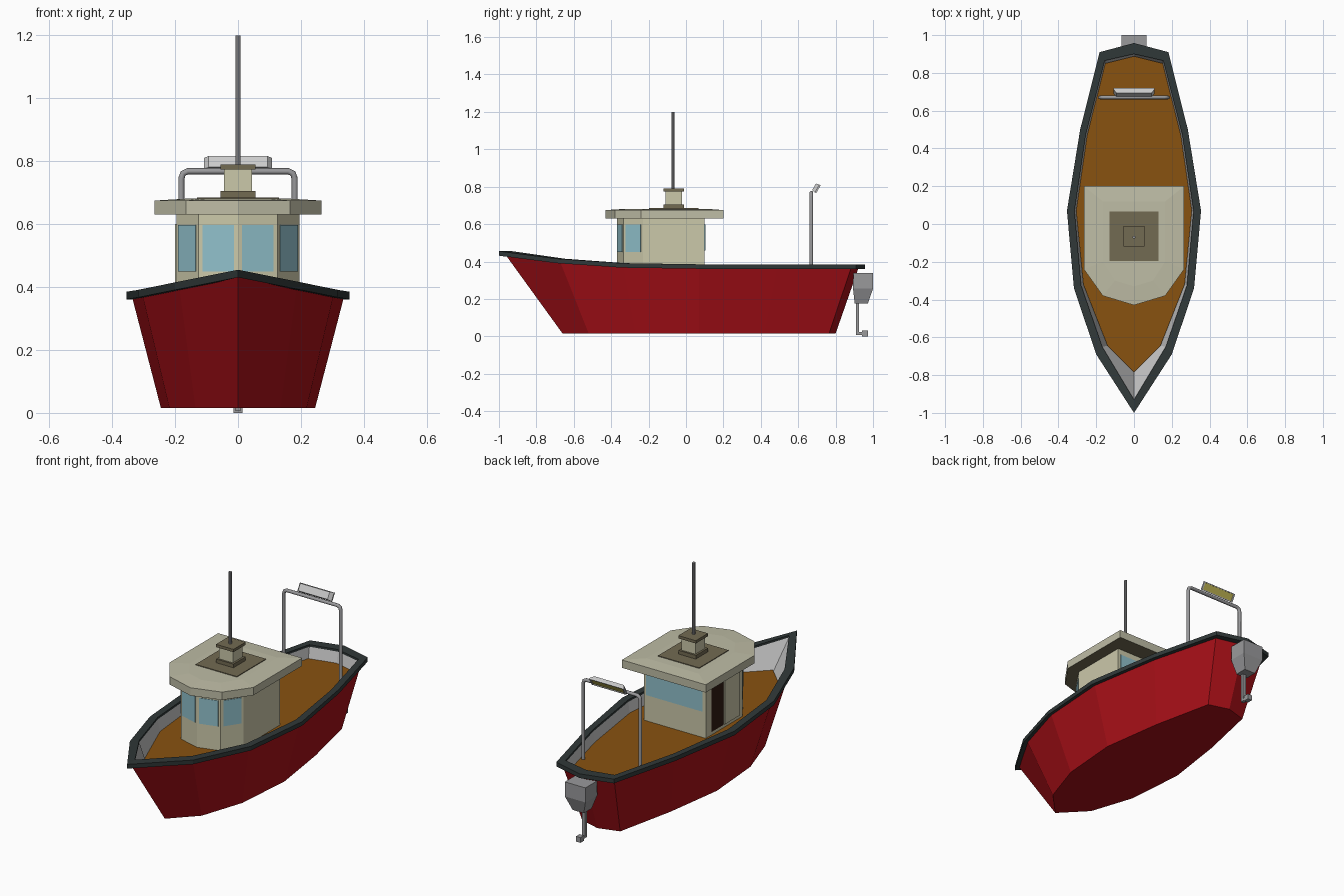
import bpy, bmesh, math
from mathutils import Vector

if "Cube" in bpy.data.objects:
    bpy.data.objects.remove(bpy.data.objects["Cube"])


def mat(name, r, g, b):
    m = bpy.data.materials.new(name)
    m.diffuse_color = (r, g, b, 1)
    m.use_nodes = True
    m.node_tree.nodes["Principled BSDF"].inputs["Base Color"].default_value = m.diffuse_color
    return m


RED = mat("red_paint", 0.40, 0.005, 0.009)
RIM = mat("dark_rubber", 0.03, 0.04, 0.04)
WOOD = mat("deck_wood", 0.25, 0.085, 0.005)
CREAM = mat("cream_paint", 0.60, 0.58, 0.40)
ROOF = mat("roof_paint", 0.52, 0.51, 0.38)
BROWN = mat("brown_trim", 0.17, 0.145, 0.085)
GLASS = mat("window_glass", 0.28, 0.53, 0.60)
DARK = mat("dark_doorway", 0.03, 0.01, 0.006)
LAMP = mat("lamp_yellow", 0.55, 0.48, 0.09)
GREY = mat("light_grey", 0.6, 0.6, 0.62)
METAL = mat("metal_grey", 0.32, 0.32, 0.33)


def loft(name, loops, mats, band_mats=None, cap_mats=(0, 0), ring=False):
    """Skin a list of equal-length loops; cap the ends or join them to a ring."""
    bm = bmesh.new()
    vs = [[bm.verts.new(p) for p in lp] for lp in loops]
    n = len(vs[0])
    pairs = list(zip(vs, vs[1:])) + ([(vs[-1], vs[0])] if ring else [])
    for k, (a, b) in enumerate(pairs):
        for i in range(n):
            j = (i + 1) % n
            f = bm.faces.new((a[i], a[j], b[j], b[i]))
            f.material_index = band_mats[k] if band_mats else 0
    if not ring:
        bm.faces.new(vs[0][::-1]).material_index = cap_mats[0]
        bm.faces.new(vs[-1]).material_index = cap_mats[1]
    bmesh.ops.recalc_face_normals(bm, faces=bm.faces)
    me = bpy.data.meshes.new(name)
    bm.to_mesh(me)
    bm.free()
    for m in mats:
        me.materials.append(m)
    ob = bpy.data.objects.new(name, me)
    bpy.context.collection.objects.link(ob)
    return ob


def mirror(half):
    """Half outline from bow to stern -> full outline."""
    return half + [(-x, y) for x, y in reversed(half) if x > 0]


def at(outline, zs):
    if not isinstance(zs, list):
        zs = [zs] * len(outline)
    return [(x, y, z) for (x, y), z in zip(outline, zs)]


def prism(name, outline, z0, z1, m):
    return loft(name, [at(outline, z0), at(outline, z1)], [m])


def rect(hx, y0, y1):
    return [(-hx, y0), (hx, y0), (hx, y1), (-hx, y1)]


# Hull outlines, bow to stern
rim_out = mirror([(0, -1.0), (.20, -.69), (.318, -.34), (.355, .07), (.285, .50), (.182, .91), (0, .958)])
side_top = mirror([(0, -.97), (.187, -.675), (.305, -.335), (.338, .07), (.268, .49), (.165, .885), (0, .925)])
rim_in = mirror([(0, -.93), (.168, -.65), (.28, -.325), (.315, .07), (.255, .475), (.155, .865), (0, .90)])
deck_edge = mirror([(0, -.785), (.14, -.645), (.268, -.32), (.306, .07), (.248, .47), (.152, .85), (0, .888)])
bottom = mirror([(0, -.66), (.135, -.52), (.218, -.27), (.245, .07), (.195, .42), (.12, .765), (0, .80)])
half_z = [.455, .415, .391, .385, .385, .385, .385]
sheer = half_z + half_z[-2:0:-1]
under = [z - .024 for z in sheer]
mid = [z - .012 for z in sheer]

loft("hull", [at(bottom, .015), at(side_top, mid), at(rim_in, mid), at(deck_edge, .30)],
     [RED, GREY], band_mats=[0, 1, 1], cap_mats=(0, 1))
loft("gunwale", [at(rim_out, under), at(rim_out, sheer), at(rim_in, sheer), at(rim_in, under)],
     [RIM], ring=True)
prism("deck", deck_edge, .295, .312, WOOD)

# Cabin walls with faceted front
wall_half = [(0, -.37), (.125, -.335), (.195, -.23), (.195, .10)]
walls = mirror(wall_half)
prism("cabin", walls, .305, .64, CREAM)


def pane(name, a, b, t0, t1, z0, z1, m, off=.003):
    """Thin panel on the wall running from a to b (outside on the right)."""
    a, b = Vector(a), Vector(b)
    d = b - a
    n = Vector((d.y, -d.x)).normalized() * off
    p, q = a + d * t0, a + d * t1
    return prism(name, [tuple(v) for v in (p + n, q + n, q - n, p - n)], z0, z1, m)


# Windows and sliding door
n = len(walls)
for i, (t0, t1) in {0: (.1, .9), 1: (.12, .9), n - 2: (.1, .88), n - 1: (.1, .9)}.items():
    pane(f"front_window_{i}", walls[i], walls[(i + 1) % n], t0, t1, .45, .597, GLASS)
pane("rear_window", (.195, .10), (-.195, .10), .04, .95, .46, .597, GLASS)
pane("doorway", (-.195, .10), (-.195, -.23), .15, .48, .33, .60, DARK, .002)
pane("sliding_door", (-.195, .10), (-.195, -.23), .50, .92, .33, .60, CREAM, .005)

# Roof with slightly crowned top
roof = mirror([(0, -.43), (.165, -.38), (.265, -.24), (.265, .20)])
crown = mirror([(0, -.33), (.10, -.30), (.165, -.20), (.165, .12)])
loft("roof", [at(roof, .63), at(roof, .675), at(crown, .681)], [ROOF, BROWN], cap_mats=(1, 0))

# Stack and mast on the roof
cy = -.065
prism("roof_plate", rect(.13, cy - .132, cy + .132), .67, .685, BROWN)
prism("stack_base", rect(.055, cy - .055, cy + .055), .68, .706, BROWN)
prism("stack", rect(.044, cy - .044, cy + .044), .70, .78, CREAM)
prism("stack_cap", rect(.055, cy - .055, cy + .055), .774, .79, BROWN)
ring = [(.008 * math.cos(k * math.pi / 4), cy - .005 + .008 * math.sin(k * math.pi / 4)) for k in range(8)]
prism("mast", ring, .785, 1.2, METAL)

# Stern arch: bent pipe
half_path = [(.18, .30), (.18, .745), (.175, .761), (.16, .768)]
path = half_path + [(-x, z) for x, z in reversed(half_path)]
cu = bpy.data.curves.new("stern_arch", 'CURVE')
cu.dimensions = '3D'
cu.bevel_depth = .010
cu.bevel_resolution = 2
cu.use_fill_caps = True
sp = cu.splines.new('POLY')
sp.points.add(len(path) - 1)
for p, (x, z) in zip(sp.points, path):
    p.co = (x, .67, z, 1)
cu.materials.append(METAL)
arch = bpy.data.objects.new("stern_arch", cu)
bpy.context.collection.objects.link(arch)

# Floodlight: tilted frustum, lamp face towards the stern
u, w = Vector((0, .5, .866)), Vector((0, .866, -.5))
c = Vector((0, .694, .794))


def lamp_loop(hx, hu, d):
    return [c + Vector((sx * hx, 0, 0)) + u * su * hu + w * d
            for sx, su in ((-1, -1), (1, -1), (1, 1), (-1, 1))]


loft("floodlight", [lamp_loop(.093, .020, -.011), lamp_loop(.108, .024, .008), lamp_loop(.108, .024, .016),
                    lamp_loop(.100, .019, .016), lamp_loop(.100, .019, .012)],
     [GREY, LAMP], cap_mats=(0, 1))

# Outboard motor
loft("motor_cowl", [at(rect(.035, .902, .972), .175), at(rect(.065, .893, 1.0), .255),
                    at(rect(.065, .895, 1.0), .338)], [METAL])
prism("motor_leg", rect(.010, .908, .926), .012, .18, METAL)
prism("motor_foot", rect(.010, .908, .95), .008, .022, METAL)
prism("propeller_hub", rect(.014, .94, .972), 0, .030, METAL)
